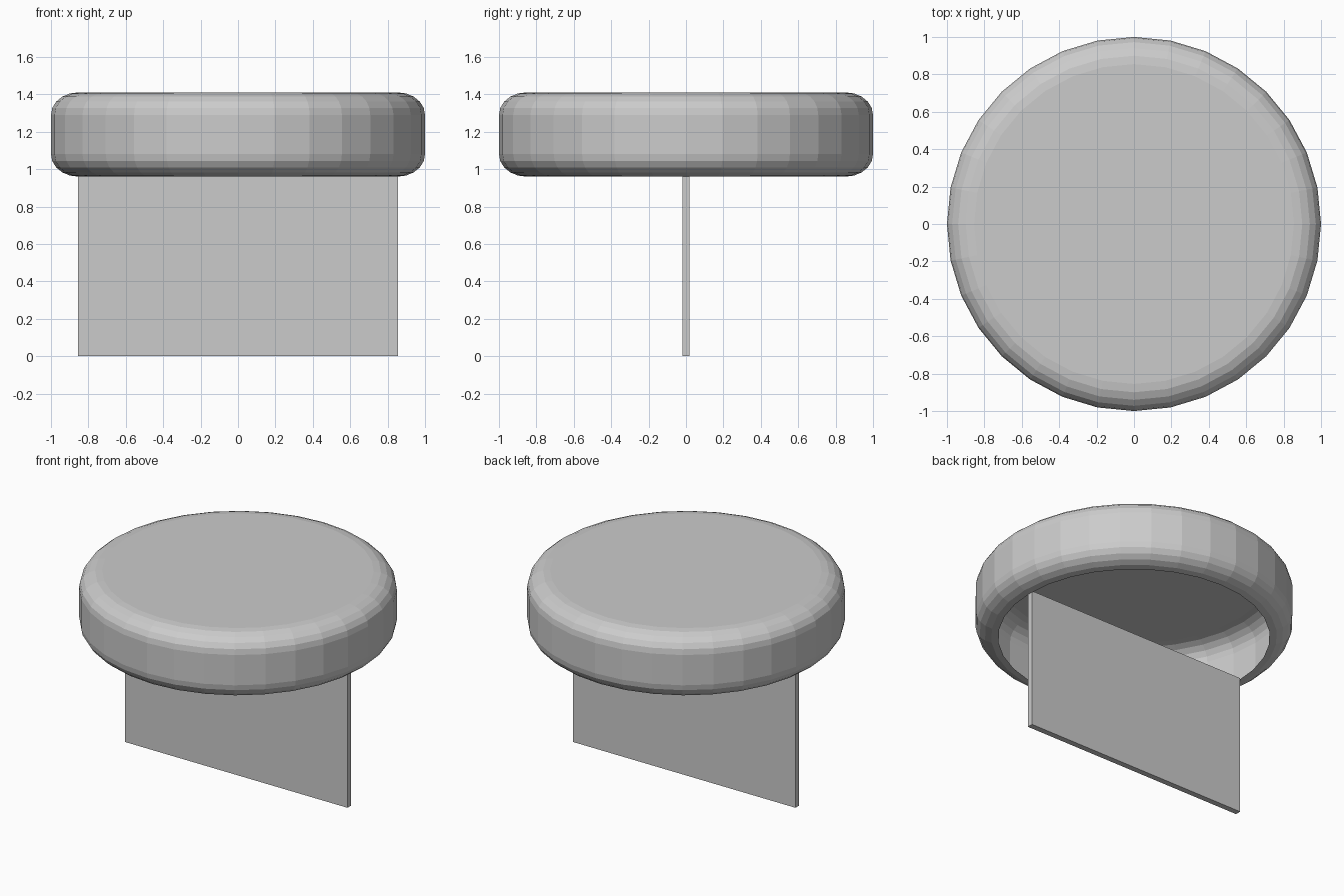
import bpy, bmesh, math

if "Cube" in bpy.data.objects:
    bpy.data.objects.remove(bpy.data.objects["Cube"])

SIDES = 32


def finish(name, bm):
    mesh = bpy.data.meshes.new(name)
    bm.to_mesh(mesh)
    bm.free()
    obj = bpy.data.objects.new(name, mesh)
    bpy.context.collection.objects.link(obj)
    return obj


def rounded_profile(r, inset, z0, z1, h, steps):
    """Half cross-section from the open lower rim up to the flat top."""
    arc = [(math.radians(90 * i / steps)) for i in range(steps + 1)]
    low = [(r - inset + inset * math.sin(a), z0 + h - h * math.cos(a)) for a in arc]
    high = [(r - inset + inset * math.cos(a), z1 - h + h * math.sin(a)) for a in arc]
    return low + high


# Hollow round cap, open underneath
bm = bmesh.new()
rings = []
for r, z in rounded_profile(1.0, 0.145, 0.96, 1.41, 0.12, 5):
    rings.append([bm.verts.new((r * math.cos(2 * math.pi * i / SIDES),
                                r * math.sin(2 * math.pi * i / SIDES), z))
                  for i in range(SIDES)])
for a, b in zip(rings, rings[1:]):
    for i in range(SIDES):
        j = (i + 1) % SIDES
        bm.faces.new((a[i], a[j], b[j], b[i]))
bm.faces.new(rings[-1])
finish("cap", bm)

# Thin upright panel ending at the cap's lower rim
bm = bmesh.new()
bmesh.ops.create_cube(bm, size=1)
bmesh.ops.scale(bm, vec=(1.71, 0.04, 0.97), verts=bm.verts)
bmesh.ops.translate(bm, vec=(0, 0, 0.485), verts=bm.verts)
finish("upright_panel", bm)
